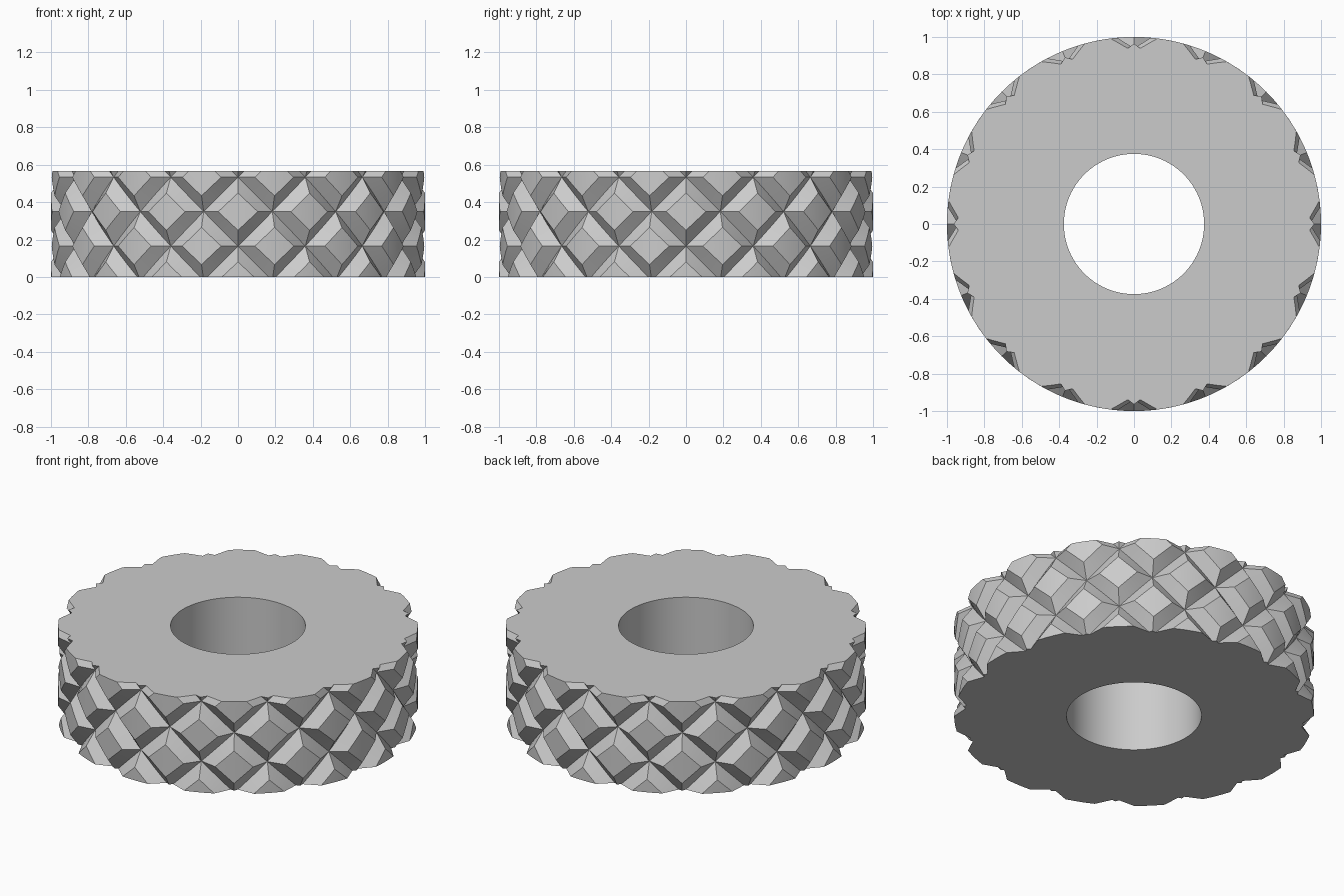
import bpy, bmesh
from math import sin, cos, tau
from mathutils import Vector

if "Cube" in bpy.data.objects:
    bpy.data.objects.remove(bpy.data.objects["Cube"], do_unlink=True)

HEIGHT = 0.567
HOLE = 0.375
COUNT = 16            # knurl diamonds per turn
ROW = 0.184           # half height of a diamond
NODE_Z = 0.165        # height of one row of groove crossings
DEPTH = 0.06          # groove depth
FLAT = 0.54           # share of each diamond that stays on the rim
STEPS = 4             # subdivisions along a diamond edge
HALF = tau / COUNT / 2

mat = bpy.data.materials.new("satin grey")
mat.use_nodes = True
grey = (0.6, 0.6, 0.6, 1)
mat.diffuse_color = grey
mat.node_tree.nodes["Principled BSDF"].inputs["Base Color"].default_value = grey

bm = bmesh.new()


def diamond(angle, z):
    """One flat-topped knurl diamond with four sloping groove walls."""
    def point(p, q, scale, r):
        # p and q run along the two groove directions
        a = angle + HALF * scale * (p + q) / 2
        return bm.verts.new((r * cos(a), r * sin(a), z + ROW * scale * (p - q) / 2))

    ticks = [2 * i / STEPS - 1 for i in range(STEPS + 1)]
    # flat top
    grid = [[point(p, q, FLAT, 1) for q in ticks] for p in ticks]
    for i in range(STEPS):
        for j in range(STEPS):
            bm.faces.new((grid[i][j], grid[i + 1][j], grid[i + 1][j + 1], grid[i][j + 1]))
    # groove walls
    for side in ((1, 0), (-1, 0), (0, 1), (0, -1)):
        pq = [(side[0] or t, side[1] or t) for t in ticks]
        top = [point(p, q, FLAT, 1) for p, q in pq]
        low = [point(p, q, 1, 1 - DEPTH) for p, q in pq]
        for i in range(STEPS):
            bm.faces.new((top[i], top[i + 1], low[i + 1], low[i]))


# Knurled rim, alternate rows shifted by half a diamond
for k in range(-1, 4):
    for j in range(COUNT):
        diamond(HALF * (2 * j + (k + 1) % 2), NODE_Z + k * ROW)
bmesh.ops.remove_doubles(bm, verts=bm.verts[:], dist=0.0001)

# Trim to the top and bottom planes, then close each end around the hole
rings = []
for z, up in ((HEIGHT, 1), (0, -1)):
    bmesh.ops.bisect_plane(bm, geom=bm.verts[:] + bm.edges[:] + bm.faces[:], dist=1e-6,
                           plane_co=(0, 0, z), plane_no=(0, 0, up), clear_outer=True)
for z in (HEIGHT, 0):
    rim = [e for e in bm.edges if e.is_boundary and all(abs(v.co.z - z) < 1e-4 for v in e.verts)]
    n = 96
    ring = [bm.verts.new((HOLE * cos(tau * i / n), HOLE * sin(tau * i / n), z)) for i in range(n)]
    edges = [bm.edges.new((ring[i], ring[(i + 1) % n])) for i in range(n)]
    bmesh.ops.triangle_fill(bm, edges=rim + edges, use_beauty=True, normal=Vector((0, 0, 1)))
    rings.append(ring)

# Bore wall
a, b = rings
for i in range(len(a)):
    j = (i + 1) % len(a)
    bm.faces.new((a[i], a[j], b[j], b[i]))
bmesh.ops.recalc_face_normals(bm, faces=bm.faces[:])

mesh = bpy.data.meshes.new("knurled_wheel")
bm.to_mesh(mesh)
bm.free()
mesh.materials.append(mat)
wheel = bpy.data.objects.new("knurled_wheel", mesh)
bpy.context.collection.objects.link(wheel)
bpy.ops.object.select_all(action='DESELECT')
wheel.select_set(True)
bpy.context.view_layer.objects.active = wheel
bpy.ops.object.shade_smooth_by_angle(angle=0.4)
